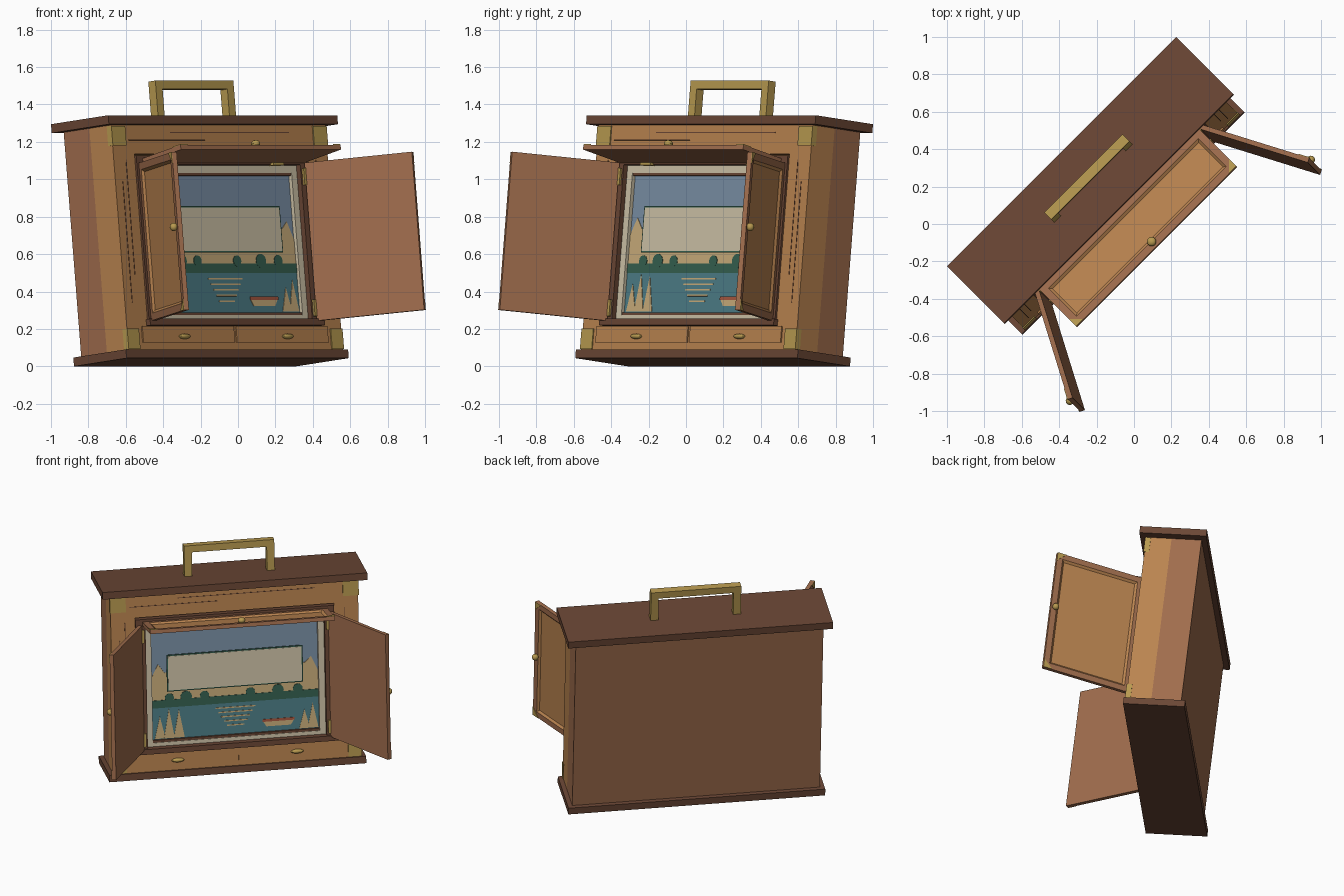
import bpy, bmesh, math
from mathutils import Matrix, Vector

if "Cube" in bpy.data.objects:
    bpy.data.objects.remove(bpy.data.objects["Cube"])


def material(name, hex_code):
    def lin(i):
        c = int(hex_code[i:i + 2], 16) / 255
        return c / 12.92 if c < 0.04 else ((c + 0.055) / 1.055) ** 2.4
    col = (lin(0), lin(2), lin(4), 1)
    m = bpy.data.materials.new(name)
    m.use_nodes = True
    m.diffuse_color = col
    m.node_tree.nodes["Principled BSDF"].inputs["Base Color"].default_value = col
    return m


WALNUT = material("dark walnut", "6B4735")
RED = material("reddish wood", "A06D4D")
GOLD = material("golden wood", "BA8450")
BRASS = material("brass", "B89A50")
CREAM = material("cream", "CFC3A8")
SKY = material("sky blue", "7A90A6")
SAND = material("sand", "CBAE7C")
GREEN = material("dark green", "356050")
TEAL = material("teal water", "4D7E88")
BRICK = material("brick red", "A9583F")

# Whole cabinet is turned and leans back slightly
LEAN = math.radians(6.3)
BASE = (Matrix.Rotation(math.radians(45), 4, 'Z') @ Matrix.Translation((0, 0.4, 0))
        @ Matrix.Rotation(-LEAN, 4, 'X'))


def finish(bm, name, mats, matrix=None):
    bmesh.ops.recalc_face_normals(bm, faces=bm.faces)
    me = bpy.data.meshes.new(name)
    bm.to_mesh(me)
    bm.free()
    for m in mats:
        me.materials.append(m)
    ob = bpy.data.objects.new(name, me)
    bpy.context.collection.objects.link(ob)
    ob.matrix_world = BASE @ matrix if matrix else BASE
    return ob


def cube(x0, x1, d0, d1, z0, z1):
    """Box given by width, depth towards the front, and height ranges."""
    bm = bmesh.new()
    bmesh.ops.create_cube(bm, size=1)
    for v in bm.verts:
        v.co = Vector(((x0 + x1) / 2 + v.co.x * (x1 - x0),
                       -(d0 + d1) / 2 + v.co.y * (d1 - d0),
                       (z0 + z1) / 2 + v.co.z * (z1 - z0)))
    return bm


def box(name, mat, *ranges, matrix=None):
    return finish(cube(*ranges), name, [mat], matrix)


def plate(name, mat, pts, depth, thick=0.003, matrix=None):
    """Thin upright polygon whose back lies at the given depth."""
    bm = bmesh.new()
    f = bm.faces.new([bm.verts.new((x, -depth, z)) for x, z in pts])
    ext = bmesh.ops.extrude_face_region(bm, geom=[f])["geom"]
    bmesh.ops.translate(bm, vec=(0, -thick, 0),
                        verts=[g for g in ext if isinstance(g, bmesh.types.BMVert)])
    return finish(bm, name, [mat], matrix)


def border(name, mat, outer, inner, d0, d1):
    """Four rails between two rectangles, each (half width, bottom, top)."""
    (W, b, t), (w, ib, it) = outer, inner
    box(name + "_bottom", mat, -W, W, d0, d1, b, ib)
    box(name + "_top", mat, -W, W, d0, d1, it, t)
    for side, s in (("left", 1), ("right", -1)):
        lo, hi = sorted((s * w, s * W))
        box(name + "_" + side, mat, lo, hi, d0, d1, ib, it)


def ball(name, center, scale, matrix=None):
    bm = bmesh.new()
    bmesh.ops.create_uvsphere(bm, u_segments=12, v_segments=8, radius=1)
    bmesh.ops.scale(bm, vec=scale, verts=bm.verts)
    bmesh.ops.translate(bm, vec=center, verts=bm.verts)
    return finish(bm, name, [BRASS], matrix)


def leaf(name, matrix, x0, x1, z0, z1):
    """Door slab with a sunken golden panel on its outer face."""
    bm = cube(x0, x1, -0.012, 0.014, z0, z1)
    bm.normal_update()
    front = min(bm.faces, key=lambda f: f.calc_center_median().y)
    bmesh.ops.inset_individual(bm, faces=[front], thickness=0.055)
    rim = bmesh.ops.inset_individual(bm, faces=[front], thickness=0.02, depth=-0.012)
    for f in rim["faces"] + [front]:
        f.material_index = 1
    finish(bm, name, [RED, GOLD], matrix)


def disc(x, z, r, n=14):
    return [(x + r * math.cos(i * math.tau / n), z + r * math.sin(i * math.tau / n))
            for i in range(n)]


def rect(x0, x1, z0, z1):
    return [(x0, z0), (x1, z0), (x1, z1), (x0, z1)]


# Case
box("base_board", WALNUT, -0.84, 0.84, 0, 0.40, 0, 0.047)
box("top_board", WALNUT, -0.866, 0.866, -0.005, 0.43, 1.255, 1.303)
box("rear_case", RED, -0.81, 0.81, 0.03, 0.225, 0.047, 1.255)
box("front_case", GOLD, -0.81, 0.81, 0.225, 0.343, 0.047, 1.255)
border("front_frame", GOLD, (0.81, 0.047, 1.255), (0.65, 0.175, 1.10), 0.343, 0.39)
border("opening_trim", WALNUT, (0.65, 0.19, 1.09), (0.585, 0.21, 1.04), 0.343, 0.402)
box("sill", WALNUT, -0.66, 0.66, 0.38, 0.42, 0.175, 0.21)
border("lining", CREAM, (0.585, 0.21, 1.04), (0.545, 0.235, 1.0), 0.343, 0.372)
for label, z in (("lower", 0.235), ("upper", 0.985)):
    box(label + "_lining_strip", WALNUT, -0.545, 0.545, 0.343, 0.368, z, z + 0.015)

# Drawers, brackets, hinges and grain lines, mirrored
for side, s in (("left", 1), ("right", -1)):
    def span(a, b):
        return sorted((s * a, s * b))
    box(side + "_drawer", GOLD, *span(0.008, 0.7), 0.385, 0.398, 0.085, 0.172)
    ball(side + "_drawer_pull", (s * 0.39, -0.402, 0.117), (0.042, 0.016, 0.014))
    box(side + "_top_bracket", BRASS, *span(0.71, 0.814), 0.36, 0.396, 1.145, 1.25)
    box(side + "_bottom_bracket", BRASS, *span(0.725, 0.814), 0.36, 0.396, 0.05, 0.16)
    for label, z in (("lower", 0.225), ("upper", 0.93)):
        box(side + "_" + label + "_hinge", BRASS, *span(0.595, 0.63), 0.39, 0.415, z, z + 0.09)
    box(side + "_flap_hinge", BRASS, *span(0.36, 0.44), 0.39, 0.425, 1.035, 1.058)
    box(side + "_outer_grain", WALNUT, *span(0.752, 0.756), 0.389, 0.392, 0.3, 0.95)
    box(side + "_inner_grain", WALNUT, *span(0.715, 0.719), 0.389, 0.392, 0.45, 1.07)
box("upper_grain", WALNUT, -0.37, 0.53, 0.389, 0.392, 1.213, 1.217)
box("lower_grain", WALNUT, -0.685, -0.11, 0.389, 0.392, 1.173, 1.177)

# Side doors
L = 0.604
for side, s in (("left", 1), ("right", -1)):
    swing = (Matrix.Translation((s * 0.62, -0.405, 0))
             @ Matrix.Rotation(s * math.radians(117.6), 4, 'Z'))
    leaf(side + "_door", swing, *sorted((0, -s * L)), 0.2, 1.05)
    ball(side + "_door_knob", (-s * (L - 0.028), -0.028, 0.65), (0.022, 0.022, 0.022), swing)
    for label, z, dz in (("lower", 0.2, 0.06), ("upper", 1.05, -0.06)):
        plate(side + "_door_" + label + "_corner", BRASS,
              [(-s * L, z), (-s * (L - 0.06), z), (-s * L, z + dz)], 0.013, 0.005, swing)

# Raised flap
lift = Matrix.Translation((0, -0.405, 1.06)) @ Matrix.Rotation(math.radians(-98), 4, 'X')
leaf("flap", lift, -0.605, 0.605, -0.295, 0)
ball("flap_knob", (0, -0.028, -0.262), (0.025, 0.02, 0.025), lift)
for side, s in (("left", 1), ("right", -1)):
    plate(side + "_flap_corner", BRASS, [(s * 0.605, -0.295), (s * 0.55, -0.295),
                                         (s * 0.605, -0.24)], 0.013, 0.005, lift)

# Carrying handle
box("handle_bar", BRASS, -0.295, 0.295, 0.184, 0.237, 1.465, 1.511)
for side, s in (("left", 1), ("right", -1)):
    box(side + "_handle_post", BRASS, *sorted((s * 0.245, s * 0.295)), 0.184, 0.237, 1.3, 1.465)

# Painted lake scene in thin layers
P = 0.343
plate("sky", SKY, rect(-0.545, 0.545, 0.25, 0.985), P, 0.006)
plate("hills", SAND, [(-0.545, 0.47), (0.545, 0.47), (0.545, 0.64), (0.5, 0.74),
                      (0.46, 0.7), (-0.46, 0.7), (-0.5, 0.76), (-0.545, 0.67)], P + 0.006)
plate("water", TEAL, rect(-0.545, 0.545, 0.25, 0.465), P + 0.006)
plate("shore", GREEN, rect(-0.545, 0.545, 0.463, 0.515), P + 0.009)
for i, (x, r) in enumerate(((-0.43, 0.03), (-0.32, 0.038), (-0.2, 0.03), (0.1, 0.03),
                            (0.28, 0.038), (0.41, 0.032))):
    plate("bush_%d" % (i + 1), GREEN, disc(x, 0.528, r), P + 0.0095)
for i in range(5):
    w = 0.13 - 0.018 * i
    plate("ripple_%d" % (i + 1), SAND, rect(-w, w, 0.428 - 0.03 * i, 0.436 - 0.03 * i), P + 0.009)
plate("boat_hull", SAND, [(0.2, 0.285), (0.36, 0.285), (0.385, 0.325), (0.175, 0.325)], P + 0.009)
plate("boat_stripe", BRICK, rect(0.175, 0.385, 0.318, 0.335), P + 0.012)
for i, (x, h) in enumerate(((-0.495, 0.15), (-0.435, 0.2), (-0.37, 0.19),
                            (0.45, 0.13), (0.505, 0.17))):
    plate("sail_%d" % (i + 1), SAND, [(x - 0.035, 0.255), (x + 0.035, 0.255),
                                      (x, 0.255 + h)], P + 0.009 + 0.001 * (i % 2))

# Blank sign panel with dark border
plate("sign_border", GREEN, rect(-0.445, 0.445, 0.573, 0.822), P + 0.013, 0.006)
plate("sign_panel", CREAM, rect(-0.437, 0.437, 0.581, 0.814), P + 0.019)

# Smooth shading with sharp edges on the rounded hardware
bpy.ops.object.select_all(action='DESELECT')
for ob in bpy.context.collection.objects:
    if "knob" in ob.name or "pull" in ob.name:
        ob.select_set(True)
        bpy.context.view_layer.objects.active = ob
bpy.ops.object.shade_smooth_by_angle()
